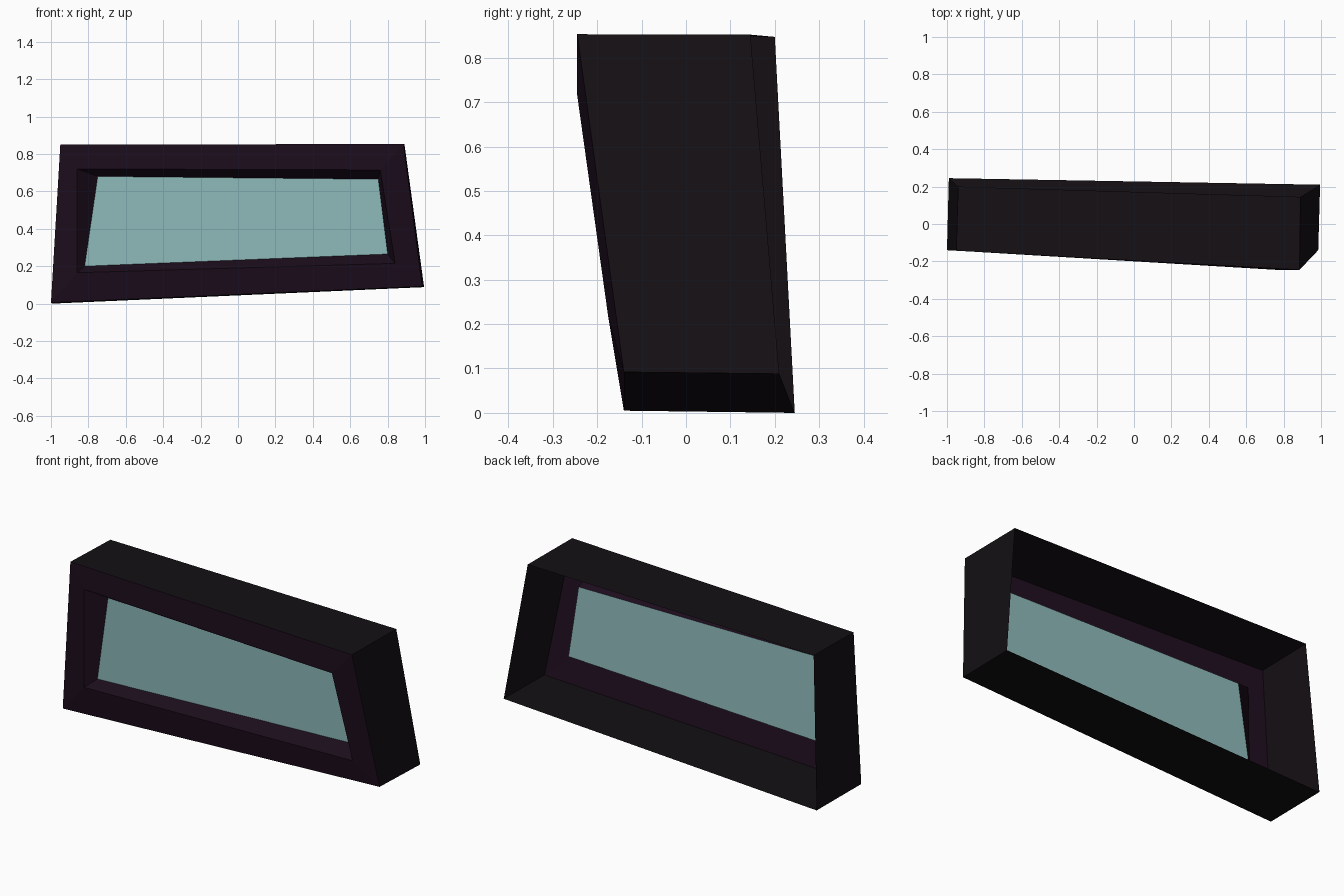
import bpy

if "Cube" in bpy.data.objects:
    bpy.data.objects.remove(bpy.data.objects["Cube"])


def material(name, rgb):
    m = bpy.data.materials.new(name)
    m.diffuse_color = (*rgb, 1)
    m.use_nodes = True
    m.node_tree.nodes["Principled BSDF"].inputs["Base Color"].default_value = m.diffuse_color
    return m


def build(name, verts, faces, mat):
    mesh = bpy.data.meshes.new(name)
    mesh.from_pydata(verts, [], faces)
    mesh.materials.append(mat)
    obj = bpy.data.objects.new(name, mesh)
    bpy.context.collection.objects.link(obj)
    return obj


def band(name, loops, mat):
    """Join successive four-cornered loops with flat quads."""
    verts = [v for loop in loops for v in loop]
    faces = []
    for k in range(len(loops) - 1):
        a, b = 4 * k, 4 * k + 4
        for i in range(4):
            j = (i + 1) % 4
            faces.append((a + i, a + j, b + j, b + i))
    return build(name, verts, faces, mat)


wall_mat = material("dark_wall", (0.007, 0.005, 0.007))
trim_mat = material("purple_trim", (0.012, 0.004, 0.012))
glass_mat = material("pale_glass", (0.28, 0.50, 0.50))

# Crooked loops: bottom left, bottom right, top right, top left
back = [(-0.99, 0.245, 0.0), (0.995, 0.21, 0.088), (0.89, 0.145, 0.852), (-0.94, 0.2, 0.847)]
front = [(-1.0, -0.14, 0.005), (0.985, -0.14, 0.092), (0.885, -0.245, 0.853), (-0.95, -0.143, 0.85)]
rim = [(-0.86, -0.148, 0.165), (0.84, -0.175, 0.215), (0.76, -0.245, 0.715), (-0.86, -0.148, 0.72)]
pane = [(-0.82, -0.087, 0.2), (0.80, -0.09, 0.265), (0.75, -0.11, 0.665), (-0.75, -0.092, 0.68)]

# Outer walls, open at the back
band("frame_walls", [back, front], wall_mat)

# Front trim and the sloping recess around the pane
band("window_trim", [front, rim, pane], trim_mat)

# Glass
build("window_pane", pane, [(0, 1, 2, 3)], glass_mat)
